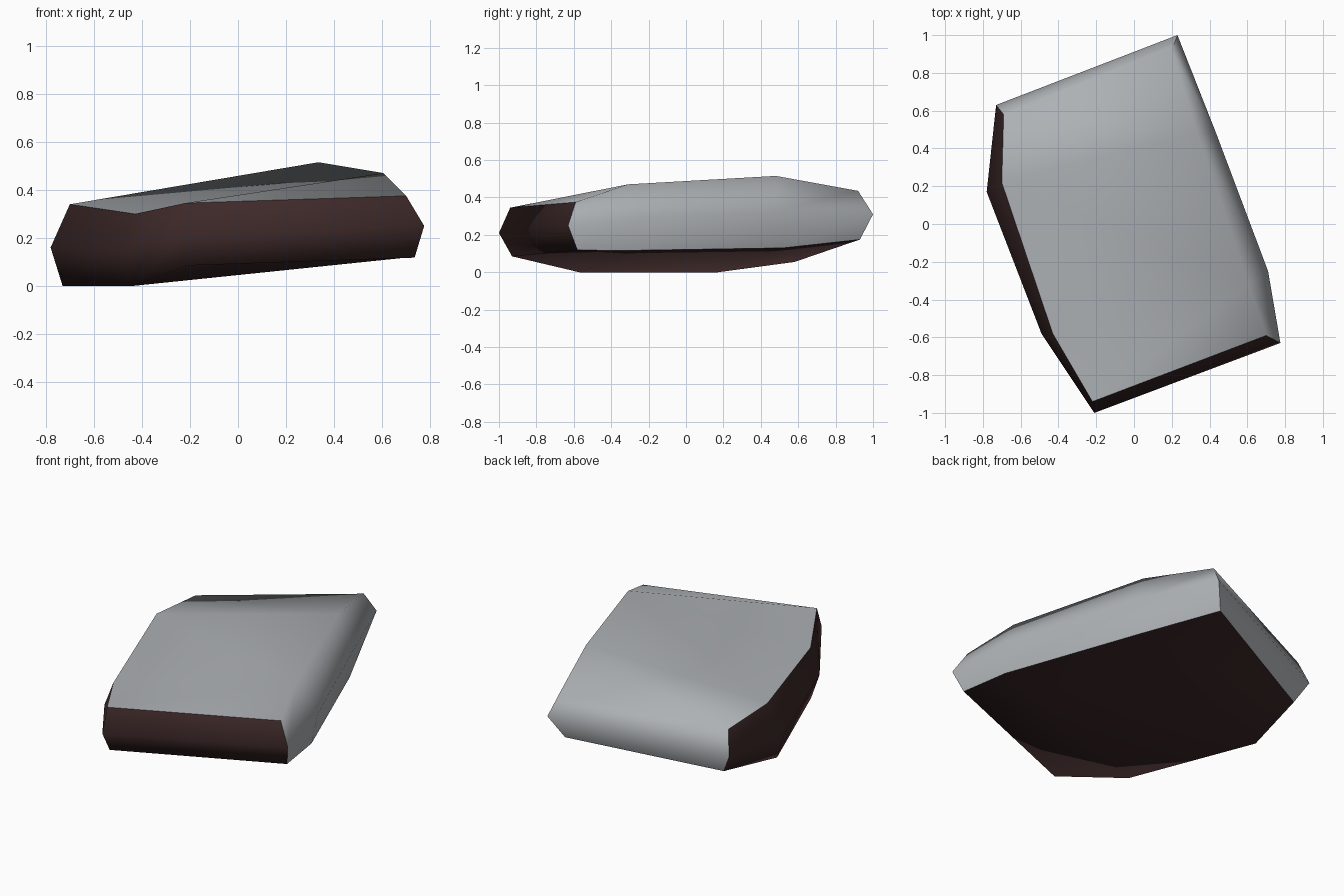
import bpy, bmesh, math

if "Cube" in bpy.data.objects:
    bpy.data.objects.remove(bpy.data.objects["Cube"])

def material(name, rgb):
    m = bpy.data.materials.new(name)
    m.diffuse_color = (*rgb, 1)
    m.use_nodes = True
    m.node_tree.nodes["Principled BSDF"].inputs["Base Color"].default_value = m.diffuse_color
    return m

# Stone outline, counter-clockwise from the front corner: E D C H B A G F
top = [(-.22, -.94, .345), (.70, -.59, .375), (.605, -.31, .47), (.335, .48, .515),
       (.20, .92, .435), (-.69, .58, .317), (-.70, .22, .34), (-.43, -.58, .30)]
mid = [(-.21, -1, .21), (.775, -.63, .25), (.71, -.25, .29), (.435, .48, .32),
       (.23, 1, .31), (-.73, .63, .18), (-.78, .17, .16), (-.49, -.58, .15)]
low = [(-.21, -.93, .085), (.735, -.58, .118), (.69, -.28, .117), (.385, .52, .13),
       (.16, .93, .175), (-.66, .58, .055), (-.73, .17, 0), (-.44, -.57, 0)]
GREY_SIDES = {1, 2, 3, 4}          # right and back sides; the rest are dark

bm = bmesh.new()
rings = [[bm.verts.new(p) for p in ring] for ring in (low, mid, top)]

def face(verts, mat):
    f = bm.faces.new(verts)
    f.material_index = mat
    f.smooth = True

# Sides: two bands meeting at the widest outline
for lower, upper in zip(rings, rings[1:]):
    for i in range(8):
        j = (i + 1) % 8
        face((lower[i], lower[j], upper[j], upper[i]), 0 if i in GREY_SIDES else 1)

# Top and underside split into the same facets
for tri in [(0, 1, 2), (0, 2, 7), (7, 2, 6), (6, 2, 3), (6, 3, 5), (5, 3, 4)]:
    face([rings[2][k] for k in tri], 0)
    face([rings[0][k] for k in reversed(tri)], 1)

# Sharp edges at colour borders and strong corners
bm.normal_update()
for e in bm.edges:
    a, b = e.link_faces
    e.smooth = a.material_index == b.material_index and e.calc_face_angle() < math.radians(75)

mesh = bpy.data.meshes.new("stone_slab")
bm.to_mesh(mesh)
bm.free()
mesh.materials.append(material("grey stone", (.42, .44, .46)))
mesh.materials.append(material("dark brown stone", (.048, .022, .022)))
bpy.context.collection.objects.link(bpy.data.objects.new("stone_slab", mesh))
